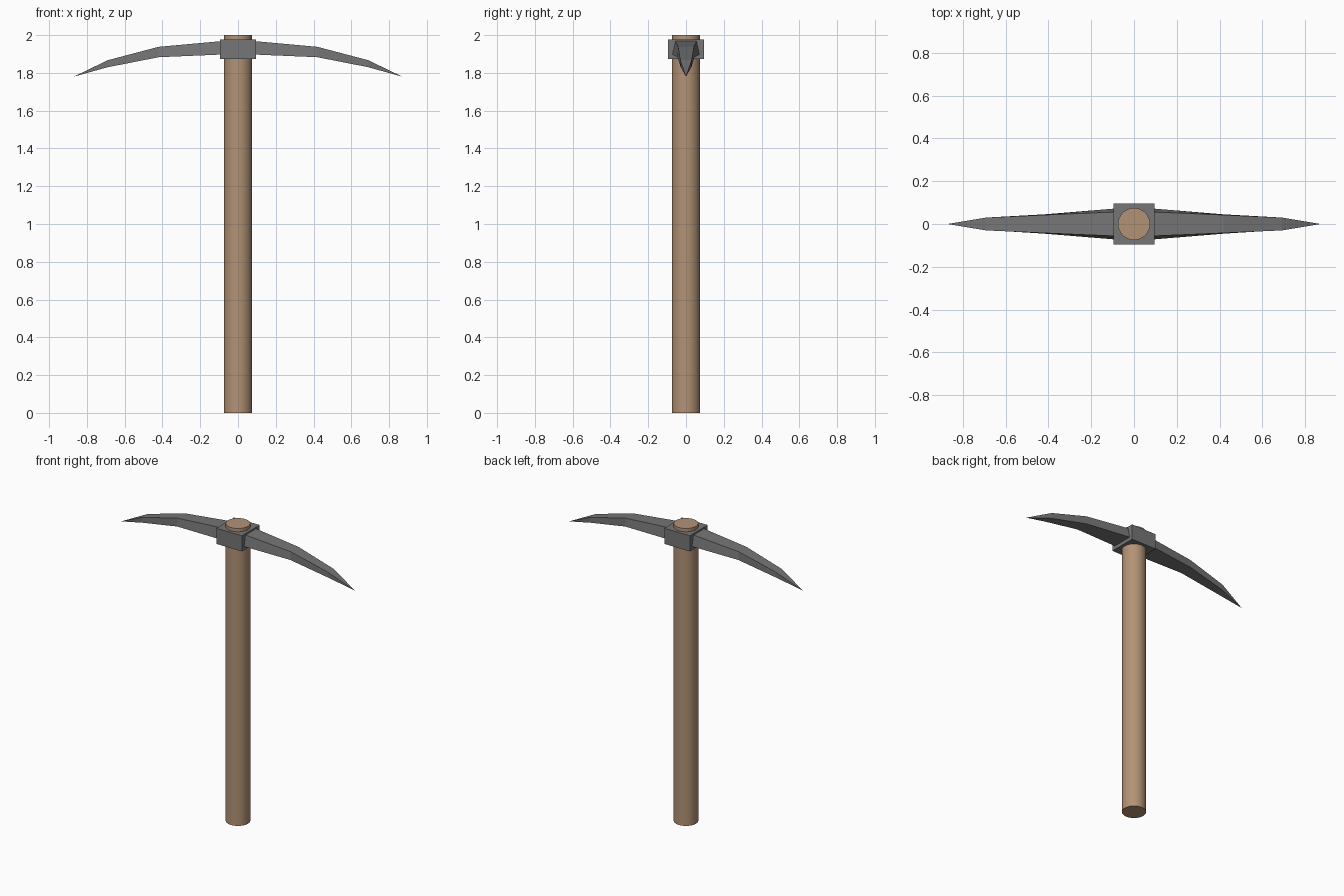
import bpy, bmesh

if "Cube" in bpy.data.objects:
    bpy.data.objects.remove(bpy.data.objects["Cube"])


def material(name, rgb):
    m = bpy.data.materials.new(name)
    m.diffuse_color = (*rgb, 1)
    m.use_nodes = True
    m.node_tree.nodes["Principled BSDF"].inputs["Base Color"].default_value = m.diffuse_color
    return m


wood = material("brown wood", (0.45, 0.29, 0.18))
iron = material("grey iron", (0.18, 0.18, 0.18))

# Handle: smooth round shaft
bpy.ops.mesh.primitive_cylinder_add(vertices=32, radius=0.075, depth=2, location=(0, 0, 1))
handle = bpy.context.object
handle.name = "handle"
handle.data.materials.append(wood)
bpy.ops.object.shade_smooth_by_angle()

# Collar: square block around the shaft
bpy.ops.mesh.primitive_cube_add(size=1, location=(0, 0, 1.925))
collar = bpy.context.object
collar.name = "collar"
collar.scale = (0.19, 0.19, 0.105)
collar.data.materials.append(iron)

# Pick head: tapering trapezoid sections (x, bottom z, top z, bottom half width, top half width)
sections = [
    (0.0, 1.90, 1.97, 0.075, 0.058),
    (0.09, 1.897, 1.968, 0.072, 0.056),
    (0.42, 1.883, 1.938, 0.045, 0.042),
    (0.69, 1.83, 1.867, 0.028, 0.030),
]
bm = bmesh.new()
rings = [[bm.verts.new(p) for p in ((x, -wb, zb), (x, wb, zb), (x, wt, zt), (x, -wt, zt))]
         for x, zb, zt, wb, wt in sections]
for a, b in zip(rings, rings[1:]):
    for i in range(4):
        j = (i + 1) % 4
        bm.faces.new((a[i], a[j], b[j], b[i]))
tip = bm.verts.new((0.87, 0, 1.78))
for i in range(4):
    bm.faces.new((rings[-1][i], rings[-1][(i + 1) % 4], tip))

# Mirror the spike to the other side
half = bm.verts[:] + bm.edges[:] + bm.faces[:]
bmesh.ops.mirror(bm, geom=half, axis='X', merge_dist=0.0001)
bmesh.ops.remove_doubles(bm, verts=bm.verts, dist=0.0001)
bmesh.ops.recalc_face_normals(bm, faces=bm.faces)
mesh = bpy.data.meshes.new("pick_head")
bm.to_mesh(mesh)
bm.free()
mesh.materials.append(iron)
bpy.context.collection.objects.link(bpy.data.objects.new("pick_head", mesh))
